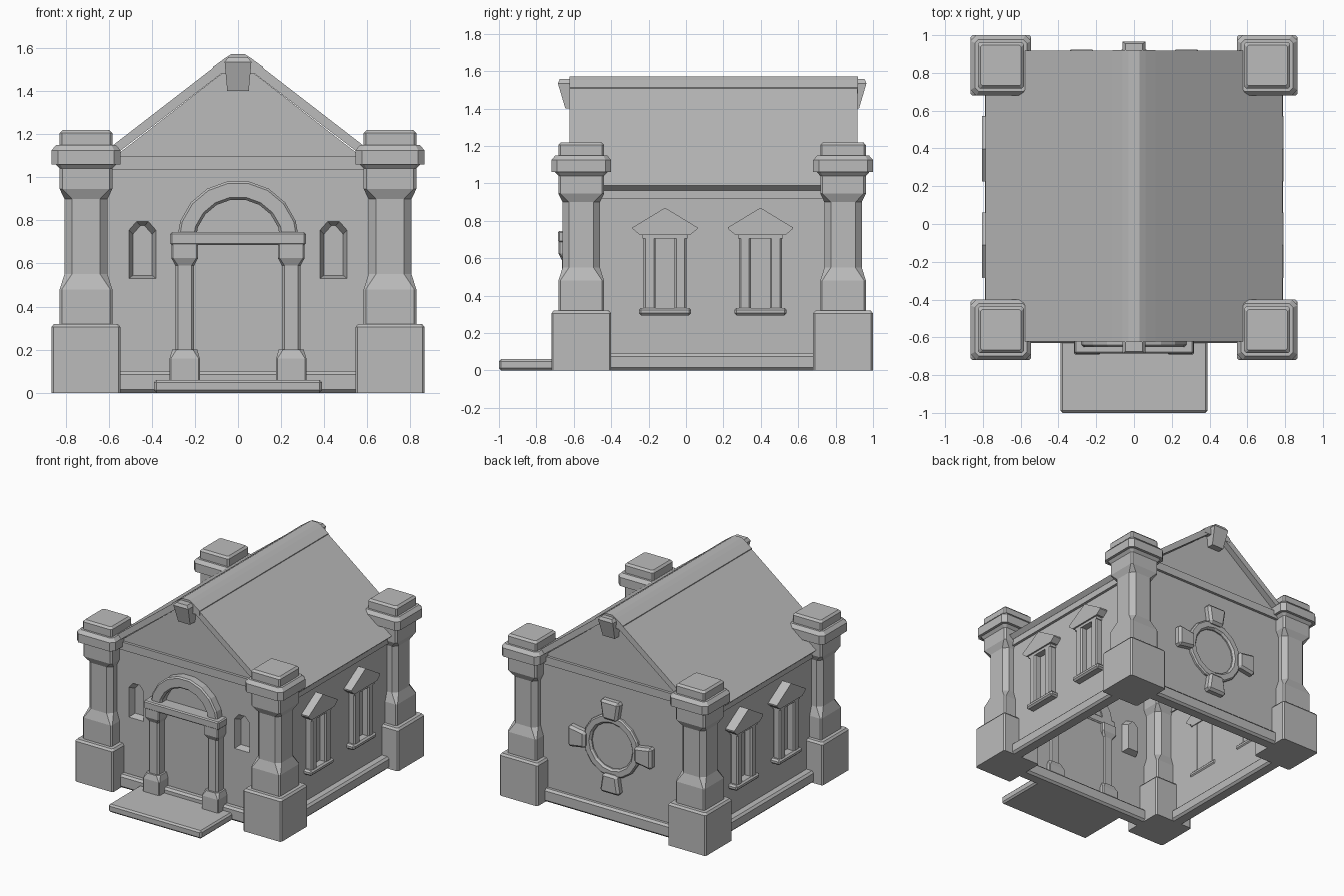
import bpy, bmesh
from math import sin, cos, pi
from mathutils import Matrix, Vector

cube = bpy.data.objects.get("Cube")
if cube:
    bpy.data.objects.remove(cube, do_unlink=True)

stone = bpy.data.materials.new("grey_stone")
stone.use_nodes = True
GREY = (0.5, 0.5, 0.5, 1)
stone.diffuse_color = GREY
stone.node_tree.nodes["Principled BSDF"].inputs["Base Color"].default_value = GREY


def finish(bm, name, place=None):
    bmesh.ops.recalc_face_normals(bm, faces=bm.faces)
    if place:
        bmesh.ops.transform(bm, matrix=place, verts=bm.verts)
    mesh = bpy.data.meshes.new(name)
    bm.to_mesh(mesh)
    bm.free()
    mesh.materials.append(stone)
    obj = bpy.data.objects.new(name, mesh)
    bpy.context.collection.objects.link(obj)
    return obj


def loft(name, rings, bevel=0, closed=False, place=None):
    """Skin a list of matching cross-sections."""
    bm = bmesh.new()
    rows = [[bm.verts.new(p) for p in ring] for ring in rings]
    n = len(rows[0])
    pairs = list(zip(rows, rows[1:]))
    if closed:
        pairs.append((rows[-1], rows[0]))
    else:
        bm.faces.new(rows[0])
        bm.faces.new(rows[-1])
    for a, b in pairs:
        for i in range(n):
            j = (i + 1) % n
            bm.faces.new((a[i], a[j], b[j], b[i]))
    if bevel:
        bmesh.ops.recalc_face_normals(bm, faces=bm.faces)
        bmesh.ops.bevel(bm, geom=bm.edges[:], offset=bevel, segments=1, affect='EDGES')
    return finish(bm, name, place)


def prism(name, outline, y0, y1, bevel=0, place=None):
    """Extrude an x-z outline along y."""
    return loft(name, [[(x, y, z) for x, z in outline] for y in (y0, y1)], bevel, place=place)


def box(name, x0, x1, y0, y1, z0, z1, bevel=0, place=None):
    return prism(name, [(x0, z0), (x1, z0), (x1, z1), (x0, z1)], y0, y1, bevel, place)


def post(name, cx, cy, sections, place=None):
    """Stack of chamfered squares given as (half width, chamfer, height)."""
    rings = []
    for h, c, z in sections:
        k = h - c
        rings.append([(cx + x, cy + y, z) for x, y in
                      ((k, -h), (h, -k), (h, k), (k, h), (-k, h), (-h, k), (-h, -k), (-k, -h))])
    return loft(name, rings, place=place)


def mirrored(half):
    """Complete an outline given from bottom to top on the +x side."""
    return half + [(-x, z) for x, z in reversed(half)]


WALL_X, FRONT, BACK, MID = 0.73, -0.585, 0.875, 0.14
EAVE, PEAK = 0.973, 1.539

# Corner pillars
PILLAR = [(.16, .01, 0), (.16, .01, .305), (.148, .01, .32), (.122, .01, .32), (.122, .01, .48),
          (.1, .034, .55), (.1, .034, .9), (.122, .012, .945), (.122, .012, 1.04),
          (.14, .02, 1.06), (.16, .03, 1.06), (.16, .03, 1.125), (.138, .02, 1.15),
          (.122, .01, 1.15), (.122, .01, 1.205), (.108, .01, 1.22)]
for side, sx in (("left", 1), ("right", -1)):
    for end, sy in (("front", -1), ("back", 1)):
        post(f"{end}_{side}_pillar", sx * .705, MID + sy * .7, PILLAR)


# Gable walls, the front one with two niches
def niche_outline(cx, w, z0, z1):
    return [(cx + x, z) for x, z in
            mirrored([(w, z0), (w, z1 - .04), (w - .035, z1)])]


def gable_wall(name, y, niches=()):
    bm = bmesh.new()

    def ring(points, depth):
        verts = [bm.verts.new((x, depth, z)) for x, z in points]
        return verts, [bm.edges.new((verts[i - 1], verts[i])) for i in range(len(verts))]

    edges = ring([(-WALL_X, 0), (WALL_X, 0), (WALL_X, EAVE), (0, PEAK), (-WALL_X, EAVE)], y)[1]
    recesses = []
    for cx in niches:
        rim, rim_edges = ring(niche_outline(cx, .062, .53, .795), y)
        edges += rim_edges
        recesses.append((cx, rim))
    bmesh.ops.triangle_fill(bm, edges=edges, use_beauty=True, normal=Vector((0, -1, 0)))
    for cx, rim in recesses:
        back = ring(niche_outline(cx, .045, .545, .775), y + .05)[0]
        for i in range(len(rim)):
            bm.faces.new((rim[i - 1], rim[i], back[i], back[i - 1]))
        bm.faces.new(back)
    bmesh.ops.dissolve_limit(bm, angle_limit=.01, verts=bm.verts, edges=bm.edges)
    return finish(bm, name)


gable_wall("front_wall", FRONT, (-.443, .443))
gable_wall("back_wall", BACK)

# Side walls, with plinth and cornice strips
for side, s in (("left", 1), ("right", -1)):
    bm = bmesh.new()
    bm.faces.new([bm.verts.new((s * WALL_X, y, z)) for y, z in
                  ((FRONT, 0), (BACK, 0), (BACK, EAVE), (FRONT, EAVE))])
    finish(bm, f"{side}_wall")
    a, b = sorted((s * .69, s * .79))
    box(f"{side}_plinth", a, b, -.55, .83, 0, .09, .015)
    a, b = sorted((s * .72, s * .75))
    box(f"{side}_cornice", a, b, -.55, .83, .92, .975)
for end, y0, y1 in (("front", -.63, -.53), ("back", .81, .91)):
    box(f"{end}_plinth", -.7, .7, y0, y1, 0, .1, .015)
for end, y0, y1 in (("front", -.605, -.57), ("back", .86, .895)):
    prism(f"{end}_cornice", mirrored([(.6, 1.035), (.6, 1.08), (.565, 1.095)]), y0, y1)

# Roof, ridge cap and end keystones
prism("roof", [(.755, .963), (.785, .99), (.04, 1.565), (-.04, 1.565),
               (-.785, .99), (-.755, .963), (0, PEAK)], -.622, .918)
prism("ridge_cap", mirrored([(.115, 1.48), (.115, 1.513), (.06, 1.553), (.03, 1.572)]), -.624, .92)
for end, s in (("front", -1), ("back", 1)):
    loft(f"{end}_keystone",
         [[(-w, MID + s * .7, z), (w, MID + s * .7, z), (w, MID + s * d, z), (-w, MID + s * d, z)]
          for w, d, z in ((.05, .785, 1.4), (.062, .825, 1.535), (.045, .815, 1.557))])

# Doorway: step, columns, lintel and arch
box("door_step", -.39, .39, -1, -.6, 0, .06, .012)
COLUMN = [(.07, .006, 0), (.07, .006, .16), (.058, .02, .2), (.044, .013, .2), (.044, .013, .59),
          (.062, .008, .625), (.062, .008, .69)]
for side, s in (("left", 1), ("right", -1)):
    post(f"door_{side}_column", s * .247, -.62, COLUMN)
box("door_lintel", -.315, .315, -.685, -.575, .685, .745, .008)
arch = []
for i in range(10):
    a = pi * i / 9
    arch.append([(r * cos(a), y, .7 + r * sin(a)) for r, y in
                 ((.285, -.575), (.285, -.64), (.275, -.65), (.21, -.65), (.198, -.635), (.198, -.575))])
loft("door_arch", arch)

# Side windows, modelled facing the front and then turned onto each wall
for side, s, grow in (("left", 1, 0), ("right", -1, .012)):
    for end, y in (("front", -.112), ("back", .398)):
        place = Matrix.Translation((s * (WALL_X + grow), y, 0)) @ Matrix.Rotation(s * pi / 2, 4, 'Z')
        tag = f"{side}_{end}_window"
        prism(tag + "_pediment", [(-.173, .765), (.173, .765), (0, .87)], -.062, .02, place=place)
        prism(tag + "_eave", mirrored([(.135, .725), (.173, .757), (.173, .767)]), -.062, .02, place=place)
        box(tag + "_architrave", -.12, .12, -.05, .02, .705, .726, place=place)
        box(tag + "_sill", -.14, .14, -.06, .02, .295, .335, .012, place)
        for sx in (-1, 1):
            post(tag + "_column", sx * .082, -.018, [(.032, .01, .33), (.032, .01, .71)], place)

# Round back window: ring with four tapered blocks
ring = []
for i in range(16):
    a = 2 * pi * i / 16
    ring.append([(r * cos(a), y, .56 + r * sin(a)) for r, y in
                 ((.235, BACK - .01), (.235, .89), (.225, .9), (.185, .9), (.172, .885), (.172, BACK - .01))])
loft("back_window_ring", ring, closed=True)
for k in range(4):
    place = Matrix.Translation((0, 0, .56)) @ Matrix.Rotation(k * pi / 2, 4, 'Y')
    prism("back_window_block", [(-.06, .205), (.06, .205), (.083, .35), (-.083, .35)],
          BACK - .03, .925, .017, place)
